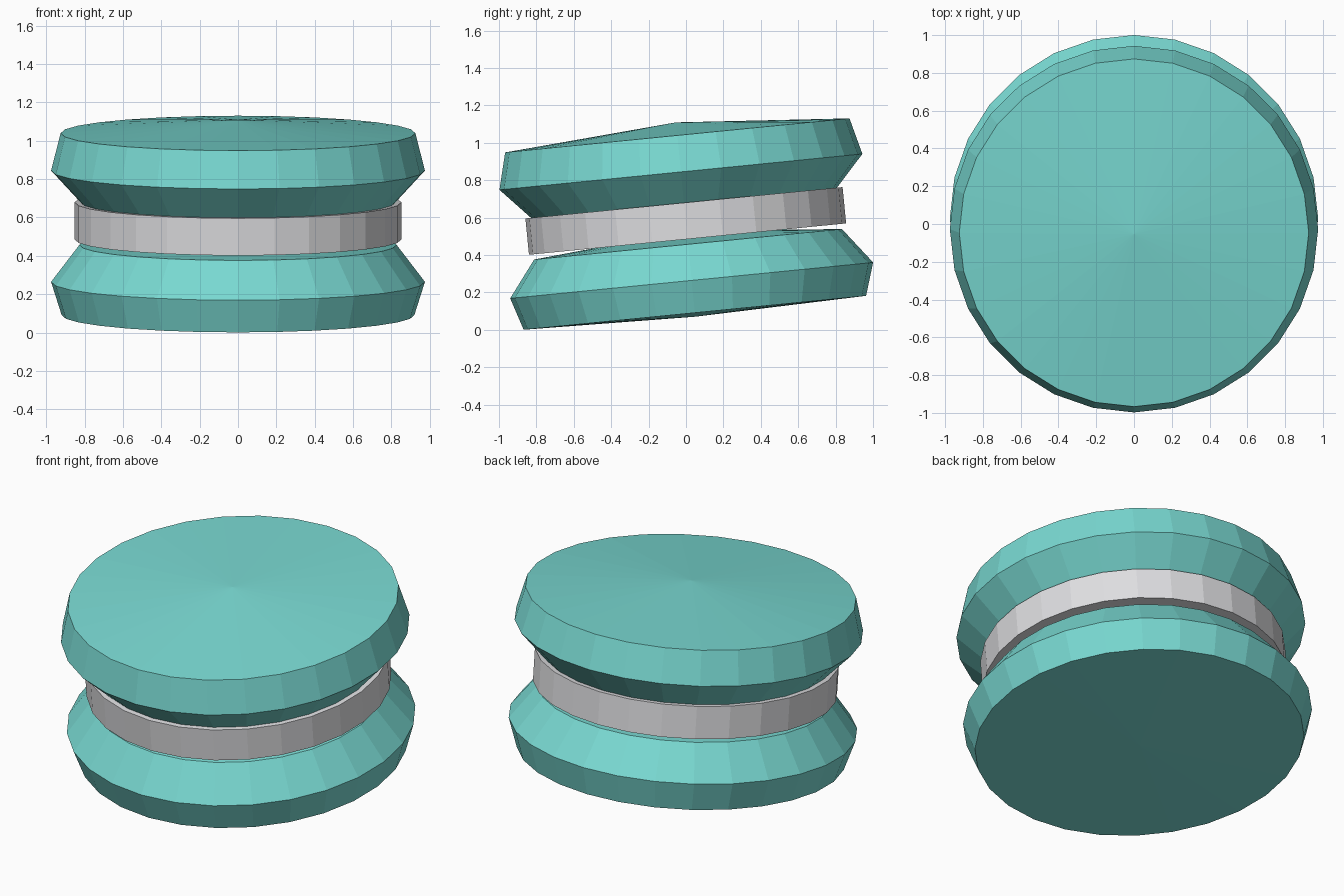
import bpy, bmesh, math
from mathutils import Matrix

default = bpy.data.objects.get("Cube")
if default:
    bpy.data.objects.remove(default, do_unlink=True)

SIDES = 28
TILT = Matrix.Translation((0, 0, 0.57)) @ Matrix.Rotation(math.radians(5.65), 4, 'X')


def material(name, rgb):
    mat = bpy.data.materials.new(name)
    mat.use_nodes = True
    colour = (*rgb, 1)
    mat.diffuse_color = colour
    mat.node_tree.nodes["Principled BSDF"].inputs["Base Color"].default_value = colour
    return mat


def lathe(name, profile, mat):
    """Turn (radius, height) points about the tilted axis; radius 0 is a cap centre."""
    bm = bmesh.new()
    rings = []
    for r, h in profile:
        if r == 0:
            rings.append([bm.verts.new((0, 0, h))] * SIDES)
        else:
            angles = [math.tau * i / SIDES for i in range(SIDES)]
            rings.append([bm.verts.new((r * math.cos(a), r * math.sin(a), h)) for a in angles])
    for low, high in zip(rings, rings[1:]):
        for i in range(SIDES):
            j = (i + 1) % SIDES
            corners = [low[i], low[j], high[j], high[i]]
            bm.faces.new(list(dict.fromkeys(corners)))
    bm.transform(TILT)
    bmesh.ops.recalc_face_normals(bm, faces=bm.faces)
    mesh = bpy.data.meshes.new(name)
    bm.to_mesh(mesh)
    bm.free()
    mesh.materials.append(mat)
    obj = bpy.data.objects.new(name, mesh)
    bpy.context.collection.objects.link(obj)
    return obj


teal = material("teal", (0.19, 0.69, 0.64))
grey = material("light grey", (0.73, 0.73, 0.75))

# Flared discs with shallow conical caps
lathe("upper_disc", [(0, 0.09), (0.82, 0.108), (0.975, 0.276), (0.925, 0.472), (0, 0.542)], teal)
lathe("lower_disc", [(0, -0.502), (0.92, -0.481), (0.975, -0.307), (0.827, -0.113), (0, -0.04)], teal)

# Band between the discs
lathe("middle_band", [(0, -0.085), (0.852, -0.085), (0.852, 0.11), (0, 0.11)], grey)
